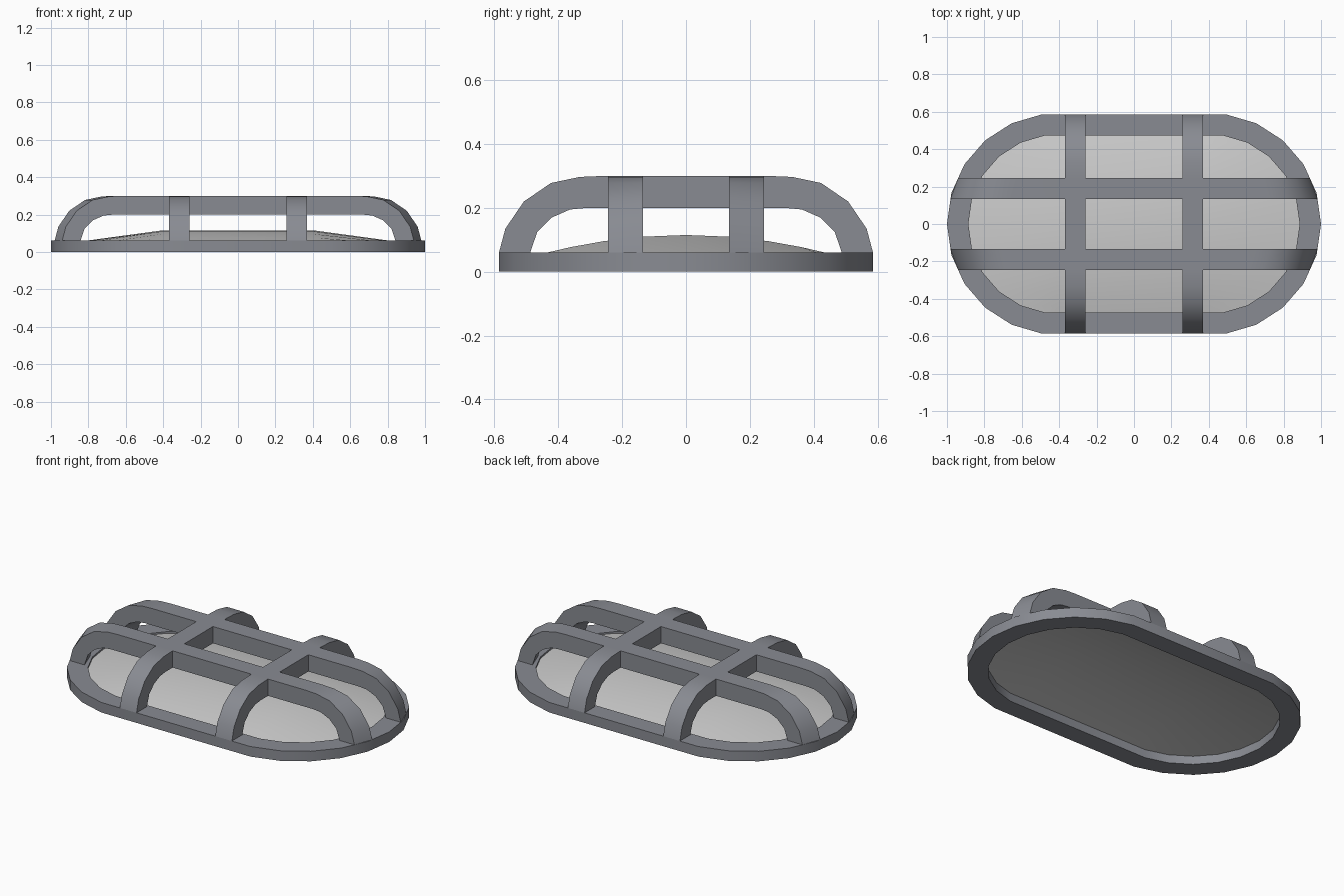
import bpy, bmesh, math

if "Cube" in bpy.data.objects:
    bpy.data.objects.remove(bpy.data.objects["Cube"])

CX, R_OUT, R_IN = 0.408, 0.592, 0.478   # end-circle centre and ring radii
BASE_H = 0.06
ANGLES = [math.radians(k * 180 / 11) for k in range(-5, 6)]


def material(name, rgb):
    m = bpy.data.materials.new(name)
    m.diffuse_color = (*rgb, 1)
    m.use_nodes = True
    m.node_tree.nodes["Principled BSDF"].inputs["Base Color"].default_value = m.diffuse_color
    return m


def finish(name, bm, mat=None):
    bmesh.ops.remove_doubles(bm, verts=bm.verts[:], dist=0.0005)
    bmesh.ops.recalc_face_normals(bm, faces=bm.faces[:])
    mesh = bpy.data.meshes.new(name)
    bm.to_mesh(mesh)
    bm.free()
    ob = bpy.data.objects.new(name, mesh)
    bpy.context.collection.objects.link(ob)
    if mat:
        mesh.materials.append(mat)
    bpy.ops.object.select_all(action='DESELECT')
    ob.select_set(True)
    bpy.context.view_layer.objects.active = ob
    bpy.ops.object.shade_smooth_by_angle(angle=math.radians(30))
    return ob


def strip(bm, a, b, closed=False):
    """Quads between two rows of vertices."""
    n = len(a)
    for i in range(n if closed else n - 1):
        j = (i + 1) % n
        bm.faces.new((a[i], a[j], b[j], b[i]))


def stadium(r):
    right = [(CX + r * math.cos(a), r * math.sin(a)) for a in ANGLES]
    return right + [(-x, -y) for x, y in right]


frame_mat = material("frame_grey", (0.25, 0.26, 0.29))

# Base ring
bm = bmesh.new()
rows = [[bm.verts.new((x, y, z)) for x, y in stadium(r)]
        for r, z in ((R_OUT, 0), (R_OUT, BASE_H), (R_IN, BASE_H), (R_IN, 0))]
for i in range(4):
    strip(bm, rows[i], rows[(i + 1) % 4], closed=True)
finish("base_ring", bm, frame_mat)

# Lens: shallow arched sheet, sloping straight down to the rounded ends
bm = bmesh.new()
Z_RIM, RISE = 0.05, 0.065
y_max = R_IN * math.sin(ANGLES[-1])
rows = []
for a in ANGLES:
    x, y = CX + R_IN * math.cos(a), R_IN * math.sin(a)
    z = Z_RIM + RISE * (1 - (y / y_max) ** 2)
    rows.append([bm.verts.new(p) for p in
                 ((-x, y, Z_RIM), (-CX, y, z), (CX, y, z), (x, y, Z_RIM))])
for a, b in zip(rows, rows[1:]):
    strip(bm, a, b)
finish("lens", bm)

# Guard cage: flat central lattice plus eight arms curving down to the ring
XS, YS = (0.26, 0.37), (0.135, 0.245)
Z_LOW, Z_TOP = 0.2, 0.3
OUTER = [(0, BASE_H), (0.02, 0.135), (0.078, 0.22), (0.163, 0.278),
         (0.253, 0.297), (0.325, Z_TOP)]      # inset from foot, height
INNER = [(0.098, BASE_H), (0.12, 0.125), (0.166, 0.17), (0.223, 0.195),
         (0.275, Z_LOW), (0.325, Z_LOW)]


def end_x(y):
    """Outer edge of the ring at a given y."""
    pts = stadium(R_OUT)[5:11]
    for (x0, y0), (x1, y1) in zip(pts, pts[1:]):
        if y0 <= y <= y1:
            return x0 + (x1 - x0) * (y - y0) / (y1 - y0)


def arm(bm, place, feet, across, stop):
    loops = []
    for foot, b in zip(feet, across):
        for profile in (OUTER, INNER):
            pts = [(foot - d, z) for d, z in profile] + [(stop, profile[-1][1])]
            loops.append([bm.verts.new(place(t, b, z)) for t, z in pts])
    for i, j in ((0, 1), (1, 3), (3, 2), (2, 0)):
        strip(bm, loops[i], loops[j])


bm = bmesh.new()
y_foot = R_OUT * math.sin(ANGLES[-1])
for s in (-1, 1):
    for t in (-1, 1):
        arm(bm, lambda a, b, z: (s * a, t * b, z), [end_x(y) for y in YS], YS, XS[1])
        arm(bm, lambda a, b, z: (t * b, s * a, z), (y_foot, y_foot), XS, YS[1])

gx = (-XS[1], -XS[0], XS[0], XS[1])
gy = (-YS[1], -YS[0], YS[0], YS[1])
cells = [(i, j) for i in range(3) for j in range(3) if (i, j) != (1, 1)]


def wall(p, q):
    bm.faces.new([bm.verts.new((*c, z)) for c, z in
                  ((p, Z_LOW), (q, Z_LOW), (q, Z_TOP), (p, Z_TOP))])


for i, j in cells:
    x0, x1, y0, y1 = gx[i], gx[i + 1], gy[j], gy[j + 1]
    for z in (Z_LOW, Z_TOP):
        bm.faces.new([bm.verts.new((x, y, z)) for x, y in
                      ((x0, y0), (x1, y0), (x1, y1), (x0, y1))])
    if i == 1:                                # sides of the lengthwise bars
        wall((x0, y0), (x1, y0))
        wall((x0, y1), (x1, y1))
    if j == 1:                                # sides of the crosswise bars
        wall((x0, y0), (x0, y1))
        wall((x1, y0), (x1, y1))
finish("guard_cage", bm, frame_mat)
